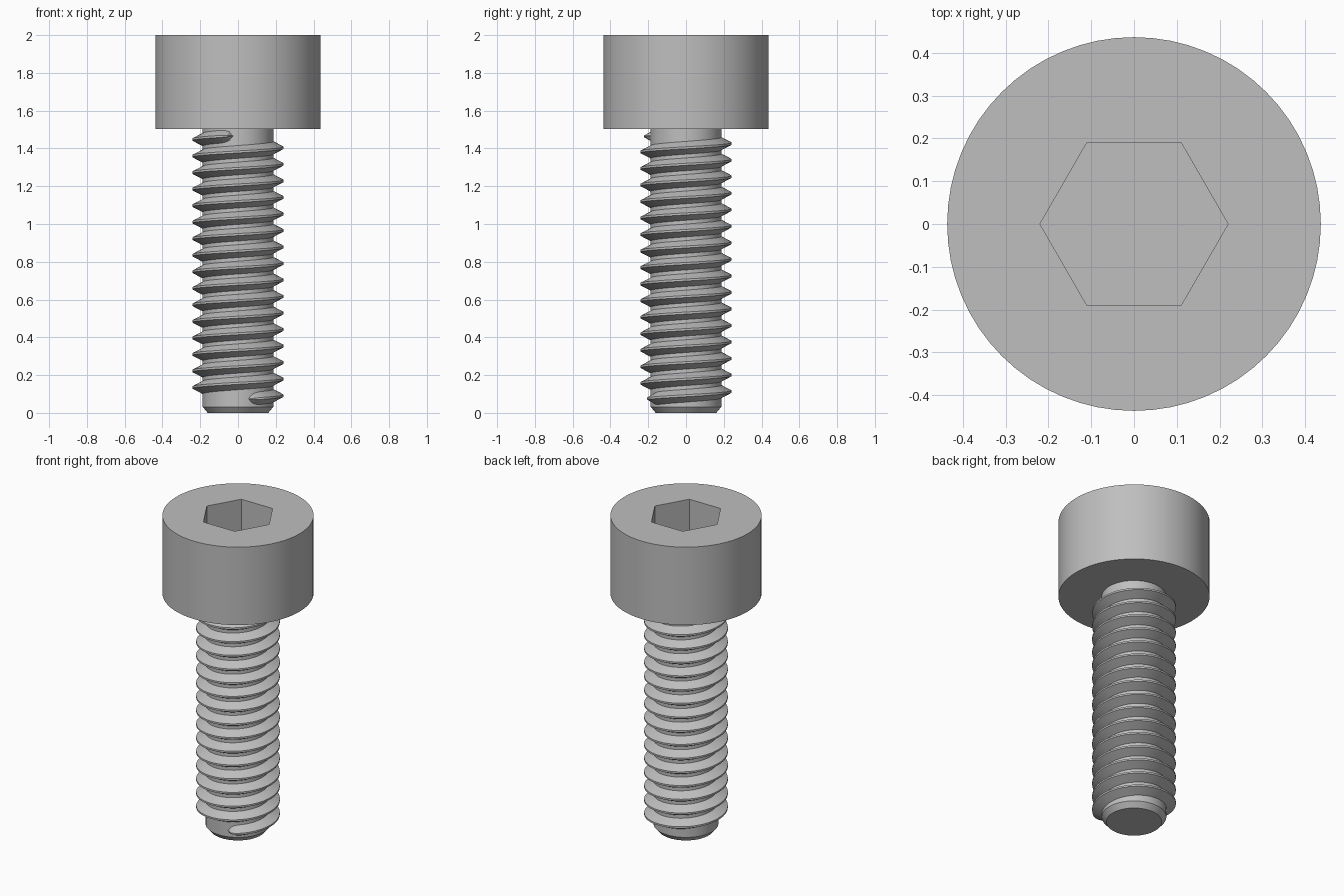
import bpy
import bmesh
from math import sin, cos, pi, radians, sqrt

if "Cube" in bpy.data.objects:
    bpy.data.objects.remove(bpy.data.objects["Cube"], do_unlink=True)

# Single steel colour
steel = bpy.data.materials.new("steel_grey")
steel.use_nodes = True
GREY = (0.52, 0.52, 0.52, 1)
steel.diffuse_color = GREY
steel.node_tree.nodes["Principled BSDF"].inputs["Base Color"].default_value = GREY


def ring(radius, z, sides):
    return [(radius * cos(2 * pi * i / sides), radius * sin(2 * pi * i / sides), z)
            for i in range(sides)]


def loft(name, rings):
    """Skin closed rings of equal size and cap both ends."""
    bm = bmesh.new()
    loops = [[bm.verts.new(p) for p in r] for r in rings]
    n = len(loops[0])
    for a, b in zip(loops, loops[1:]):
        for i in range(n):
            j = (i + 1) % n
            bm.faces.new((a[i], a[j], b[j], b[i]))
    bm.faces.new(loops[0])
    bm.faces.new(loops[-1])
    bmesh.ops.recalc_face_normals(bm, faces=bm.faces)
    mesh = bpy.data.meshes.new(name)
    bm.to_mesh(mesh)
    bm.free()
    mesh.materials.append(steel)
    obj = bpy.data.objects.new(name, mesh)
    bpy.context.collection.objects.link(obj)
    return obj


def smooth(obj):
    obj.data.shade_smooth()
    obj.data.set_sharp_from_angle(angle=radians(25))


HEAD_BOTTOM, TOP = 1.503, 2.0
HEAD_R, CORE_R, CREST_R = 0.437, 0.187, 0.242
PITCH = 0.0875

# Head with hexagonal socket
head = loft("cap_head", [ring(HEAD_R, HEAD_BOTTOM, 64), ring(HEAD_R, TOP, 64)])
cutter = loft("socket_cutter", [ring(0.22, TOP - 0.25, 6), ring(0.22, TOP + 0.1, 6)])
cutter.hide_render = True
cut = head.modifiers.new("socket", "BOOLEAN")
cut.operation = "DIFFERENCE"
cut.solver = "EXACT"
cut.object = cutter
bpy.context.view_layer.objects.active = head
bpy.ops.object.modifier_apply(modifier=cut.name)
bpy.data.objects.remove(cutter, do_unlink=True)
smooth(head)

# Shank core with chamfered tip
core = loft("shank_core", [ring(0.16, 0, 64), ring(CORE_R, 0.032, 64),
                           ring(CORE_R, HEAD_BOTTOM + 0.02, 64)])
smooth(core)

# Helical thread, fading into the core at both ends
START, END, FADE = radians(-73), radians(15 * 360 + 262), radians(22)
STEPS = 15 * 60
sections = []
for k in range(STEPS + 1):
    angle = START + (END - START) * k / STEPS
    z = 0.091 + PITCH * angle / (2 * pi)
    fade = min(1, (angle - START) / FADE, (END - angle) / FADE)
    f = max(0.02, sqrt(max(0, fade * (2 - fade))))
    profile = [(CORE_R - 0.008, -0.038 * f), (CORE_R + (CREST_R - CORE_R) * f, -0.0055 * f),
               (CORE_R + (CREST_R - CORE_R) * f, 0.0055 * f), (CORE_R - 0.008, 0.038 * f)]
    sections.append([(r * cos(angle), r * sin(angle), z + dz) for r, dz in profile])
thread = loft("thread", sections)
smooth(thread)
